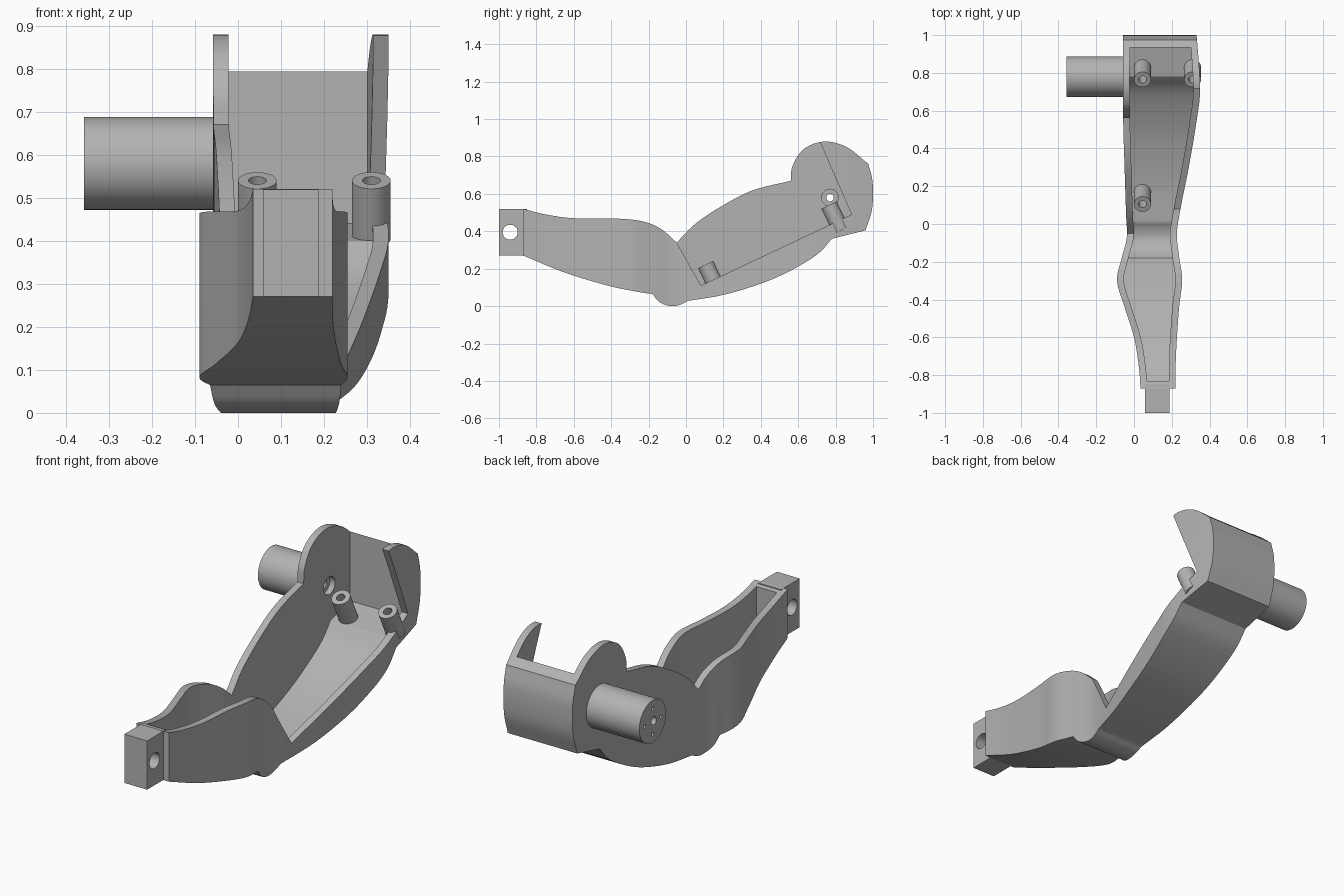
import bpy, bmesh, math
from mathutils import Vector, Matrix

cube = bpy.data.objects.get("Cube")
if cube:
    bpy.data.objects.remove(cube, do_unlink=True)

grey = bpy.data.materials.new("plain_grey")
grey.use_nodes = True
grey.diffuse_color = (0.45, 0.45, 0.45, 1)
grey.node_tree.nodes["Principled BSDF"].inputs["Base Color"].default_value = (0.45, 0.45, 0.45, 1)


def smooth(pts, n=6):
    """Catmull-Rom curve through open 2D points."""
    p = [Vector(q) for q in pts]
    p = [2 * p[0] - p[1]] + p + [2 * p[-1] - p[-2]]
    out = []
    for a, b, c, d in zip(p, p[1:], p[2:], p[3:]):
        for i in range(n):
            t = i / n
            out.append(0.5 * (2 * b + (c - a) * t + (2 * a - 5 * b + 4 * c - d) * t * t
                              + (3 * b - a - 3 * c + d) * t ** 3))
    return out + [p[-2]]


def make(name, bm):
    bmesh.ops.recalc_face_normals(bm, faces=bm.faces[:])
    mesh = bpy.data.meshes.new(name)
    bm.to_mesh(mesh)
    bm.free()
    mesh.materials.append(grey)
    ob = bpy.data.objects.new(name, mesh)
    bpy.context.collection.objects.link(ob)
    return ob


def prism(name, pts, axis, lo, hi):
    """Extrude a plan outline (axis z) or a side outline (axis x)."""
    bm = bmesh.new()
    place = (lambda u, v, w: (u, v, w)) if axis == "z" else (lambda u, v, w: (w, u, v))
    low = [bm.verts.new(place(u, v, lo)) for u, v in pts]
    high = [bm.verts.new(place(u, v, hi)) for u, v in pts]
    bm.faces.new(low)
    bm.faces.new(high[::-1])
    for i in range(len(pts)):
        j = (i + 1) % len(pts)
        bm.faces.new((low[i], low[j], high[j], high[i]))
    return make(name, bm)


def rod(name, start, end, r, sides=48):
    start, end = Vector(start), Vector(end)
    d = end - start
    bm = bmesh.new()
    rot = d.to_track_quat("Z", "Y").to_matrix().to_4x4()
    bmesh.ops.create_cone(bm, cap_ends=True, segments=sides, radius1=r, radius2=r, depth=d.length,
                          matrix=Matrix.Translation((start + end) / 2) @ rot)
    return make(name, bm)


def combine(ob, other, op="DIFFERENCE"):
    mod = ob.modifiers.new("cut", "BOOLEAN")
    mod.operation, mod.solver, mod.object = op, "EXACT", other
    bpy.context.view_layer.objects.active = ob
    bpy.ops.object.modifier_apply(modifier=mod.name)
    bpy.data.objects.remove(other, do_unlink=True)


# Plan edges as (x, y), front to back
left = smooth([(0.035, -0.87), (0.025, -0.75), (0, -0.6), (-0.05, -0.44), (-0.09, -0.3), (-0.065, -0.18),
               (-0.038, -0.07), (-0.042, 0.05), (-0.05, 0.3), (-0.058, 0.6), (-0.058, 1.1)])
right = smooth([(0.22, -0.87), (0.222, -0.7), (0.238, -0.45), (0.255, -0.3), (0.24, -0.18), (0.227, -0.05),
                (0.25, 0.1), (0.29, 0.3), (0.332, 0.55), (0.35, 0.72), (0.333, 0.98), (0.32, 1.1)])

# Side edges as (y, z)
front_top = smooth([(-0.87, 0.52), (-0.75, 0.49), (-0.6, 0.47), (-0.35, 0.467), (-0.22, 0.45), (-0.13, 0.41), (-0.05, 0.34)])
rear_top = smooth([(-0.05, 0.34), (0.05, 0.44), (0.2, 0.54), (0.36, 0.62), (0.56, 0.67)])
crest = smooth([(0.56, 0.67), (0.57, 0.75), (0.63, 0.84), (0.74, 0.88), (0.86, 0.85), (0.975, 0.76)])
back = smooth([(0.975, 0.76), (0.998, 0.66), (0.995, 0.52), (0.96, 0.405)])
rear_base = smooth([(0.78, 0.36), (0.7, 0.275), (0.55, 0.185), (0.4, 0.12), (0.2, 0.06), (0.01, 0.028)])
hump = smooth([(0.01, 0.028), (-0.03, 0.008), (-0.08, 0), (-0.14, 0.02), (-0.18, 0.065)])
front_base = smooth([(-0.18, 0.065), (-0.25, 0.075), (-0.42, 0.11), (-0.65, 0.18), (-0.87, 0.27)])

# Shell: plan and side outlines intersected, then hollowed
shell = prism("arm_shell", left + right[::-1], "z", -0.5, 1.5)
side = ([Vector((-0.95, 0.52))] + front_top + rear_top[1:] + crest[1:] + back[1:] + rear_base
        + hump[1:] + front_base[1:] + [Vector((-0.95, 0.27))])
combine(shell, prism("side_cutter", side, "x", -1, 1), "INTERSECT")

wall = 0.036
inner = [p + Vector((wall, 0)) for p in left] + [p - Vector((wall, 0)) for p in right[::-1]]
cavity = prism("cavity_cutter", inner, "z", -0.4, 1.4)
floor = [p + Vector((0, 0.04)) for p in rear_base + hump[1:] + front_base[1:] if p.x > -0.83]
cavity_side = ([Vector((-0.83, 1.2)), Vector((0.935, 1.2)), Vector((0.935, 0.44))]
               + floor + [Vector((-0.83, 0.295))])
combine(cavity, prism("cavity_side_cutter", cavity_side, "x", -0.8, 0.8), "INTERSECT")
combine(shell, cavity)

# Open cut in the left wall
combine(shell, prism("opening_cutter", [(-0.05, 0.34), (0.08, 0.11), (0.885, 0.49), (0.715, 0.88),
                                        (0.6, 1.1), (-0.05, 1.1)], "x", 0.12, 0.6))
combine(shell, rod("shaft_hole_cutter", (-0.2, 0.77, 0.58), (0.1, 0.77, 0.58), 0.045))

# Hinge block at the front end
block = prism("hinge_block", [(-1, 0.27), (-0.85, 0.27), (-0.85, 0.519), (-1, 0.519)], "x", 0.058, 0.187)
combine(block, rod("pin_cutter", (-0.2, -0.94, 0.395), (0.4, -0.94, 0.395), 0.04))

# Motor housing with shaft and screw holes
motor = rod("motor_housing", (-0.358, 0.78, 0.58), (-0.052, 0.78, 0.58), 0.108, 64)
combine(motor, rod("bore_cutter", (-0.5, 0.77, 0.58), (0.1, 0.77, 0.58), 0.02, 24))
for i in range(4):
    a = math.pi / 2 * i
    y, z = 0.78 + 0.065 * math.cos(a), 0.58 + 0.065 * math.sin(a)
    combine(motor, rod("screw_cutter", (-0.5, y, z), (-0.3, y, z), 0.009, 12))

# Tilted standoffs
parts = [shell, block, motor]
lean = Vector((0, 0.43, -0.9)).normalized()
for name, top in (("rear_right_standoff", (0.045, 0.765, 0.54)), ("rear_left_standoff", (0.31, 0.765, 0.54)),
                  ("front_standoff", (0.045, 0.105, 0.222))):
    top = Vector(top)
    post = rod(name, top, top + lean * 0.15, 0.045)
    combine(post, rod("post_cutter", top - lean * 0.05, top + lean * 0.12, 0.021, 24))
    parts.append(post)

# Smooth curved faces, keep edges sharp
bpy.ops.object.select_all(action="DESELECT")
for ob in parts:
    ob.select_set(True)
bpy.context.view_layer.objects.active = shell
bpy.ops.object.shade_smooth_by_angle(angle=math.radians(25))
